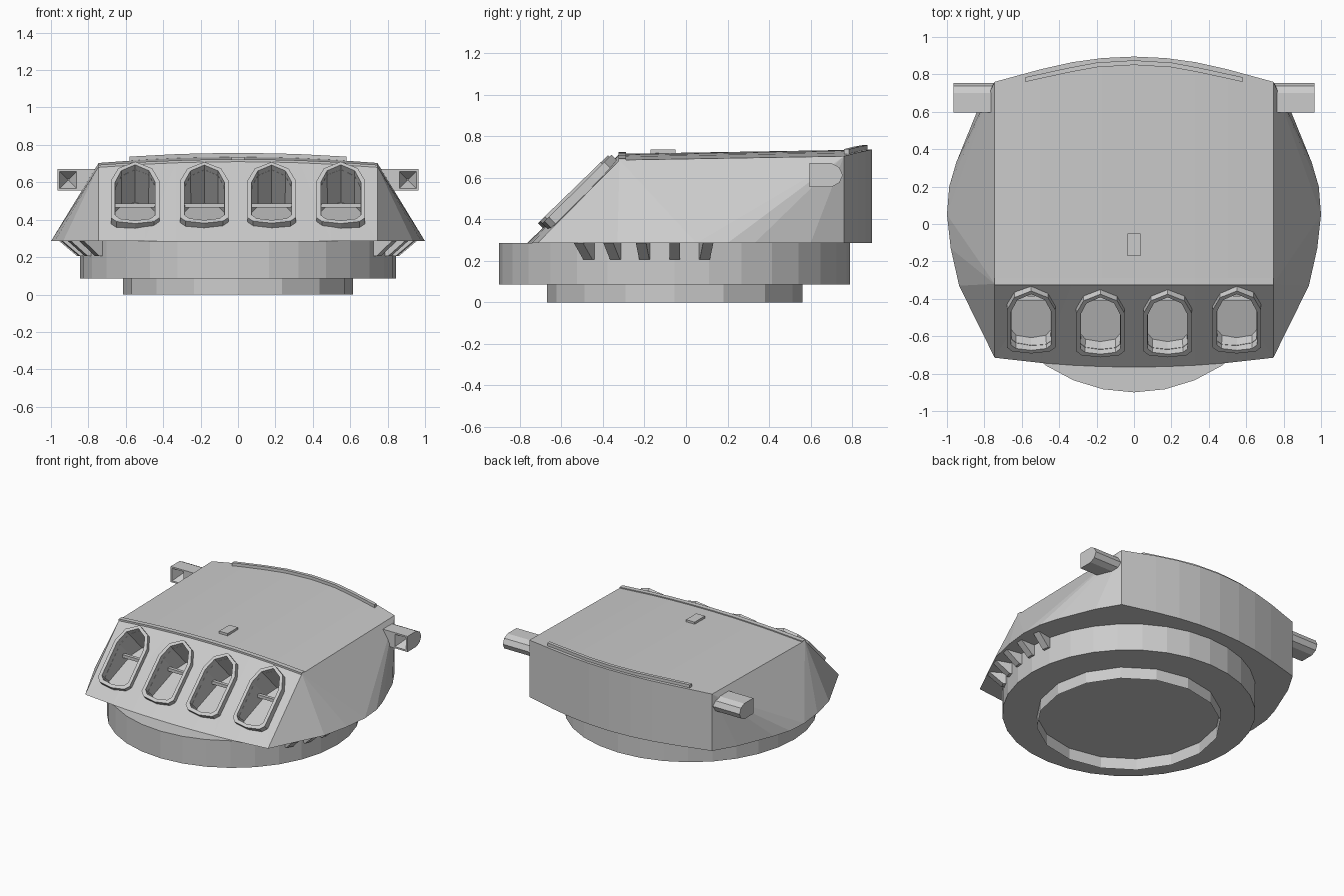
import bpy, bmesh
from math import sin, cos, radians
from mathutils import Vector

if "Cube" in bpy.data.objects:
    bpy.data.objects.remove(bpy.data.objects["Cube"])


def loft(name, rings, caps=True, cyclic=False):
    """Join equal-length closed rings of points into a surface."""
    bm = bmesh.new()
    vs = [[bm.verts.new(p) for p in r] for r in rings]
    n = len(vs[0])
    pairs = list(zip(vs, vs[1:])) + ([(vs[-1], vs[0])] if cyclic else [])
    for a, b in pairs:
        for i in range(n):
            j = (i + 1) % n
            bm.faces.new((a[i], a[j], b[j], b[i]))
    if caps and not cyclic:
        bm.faces.new(vs[0])
        bm.faces.new(vs[-1])
    return finish(name, bm)


def finish(name, bm):
    bmesh.ops.recalc_face_normals(bm, faces=bm.faces[:])
    me = bpy.data.meshes.new(name)
    bm.to_mesh(me)
    bm.free()
    ob = bpy.data.objects.new(name, me)
    bpy.context.collection.objects.link(ob)
    return ob


def cut(ob, cutter):
    m = ob.modifiers.new("cut", 'BOOLEAN')
    m.operation, m.solver, m.object = 'DIFFERENCE', 'EXACT', cutter
    bpy.context.view_layer.objects.active = ob
    bpy.ops.object.modifier_apply(modifier=m.name)
    bpy.data.objects.remove(cutter)


def circle(r, z, n):
    return [(r * sin(radians(360 * i / n)), CY + r * cos(radians(360 * i / n)), z) for i in range(n)]


def roof_z(x, y):
    return 0.715 - 0.03 * (x / 0.745) ** 2 + 0.017 * (y + 0.32)


def front_y(x):
    return -0.765 + 0.05 * (x / 0.745) ** 2


CY = -0.055
FLOOR = 0.285

# Open base tube and the wide ring above it
loft("base_tube", [circle(0.615, 0, 16), circle(0.615, 0.085, 16)], caps=False)
loft("support_ring", [circle(0.845, 0.085, 32), circle(0.845, FLOOR, 32)])

# Armoured house: curved roof strips, sloped front, fanned bulging sides
back_half = [(0, 0.895), (0.17, 0.887), (0.33, 0.865), (0.5, 0.827), (0.745, 0.76)]
back = [(-x, y) for x, y in back_half[:0:-1]] + back_half
side = [(0.935, -0.33), (0.98, -0.13), (1.0, 0.05), (0.988, 0.2), (0.95, 0.33), (0.84, 0.6)]
bm = bmesh.new()
V = bm.verts.new
fb = [V((x, front_y(x), FLOOR)) for x, _ in back]
ft = [V((x, -0.32, roof_z(x, -0.32))) for x, _ in back]
bt = [V((x, y, roof_z(x, y))) for x, y in back]
bb = [V((x, y, FLOOR)) for x, y in back]
for lo, hi in ((fb, ft), (ft, bt), (bt, bb)):
    for i in range(len(back) - 1):
        bm.faces.new((lo[i], lo[i + 1], hi[i + 1], hi[i]))
arcs = {}
for s, e in ((1, -1), (-1, 0)):
    arc = [V((s * x, y, FLOOR)) for x, y in side]
    arcs[s] = arc
    chain = [fb[e]] + arc + [bb[e]]
    k = 3
    for i in range(len(chain) - 1):
        bm.faces.new((chain[i], chain[i + 1], ft[e] if i < k else bt[e]))
    bm.faces.new((chain[k], bt[e], ft[e]))
bm.faces.new(fb + arcs[1] + bb[::-1] + arcs[-1][::-1])
bmesh.ops.triangulate(bm, faces=[f for f in bm.faces if len(f.verts) == 4])
house = finish("armoured_house", bm)

# Gun ports: arched recess, raised frame and cross bar
half = [(0, -0.235), (0.10, -0.22), (0.13, -0.19), (0.13, 0.09), (0.09, 0.185), (0, 0.235)]
arch = half + [(-u, v) for u, v in half[-2:0:-1]]
for px in (-0.55, -0.18, 0.18, 0.55):
    low = Vector((px, front_y(px), FLOOR))
    high = Vector((px, -0.32, roof_z(px, -0.32)))
    up = (high - low).normalized()
    out = Vector((0, -up.z, up.y))
    mid = low + up * ((0.52 - FLOOR) / up.z)

    def ring(su, sv, d, slope=0.0):
        return [mid + Vector((u * su, 0, 0)) + up * (v * sv) + out * (d - slope * (v + 0.2))
                for u, v in arch]

    loft("port_frame", [ring(1, 1, -0.02), ring(1, 1, 0.035),
                        ring(0.82, 0.9, 0.035), ring(0.82, 0.9, -0.02)], cyclic=True)
    cut(house, loft("port_cutter", [ring(0.82, 0.9, 0.06), ring(0.8, 0.88, -0.07, 0.4)]))
    bar = [(-0.41, 0.465), (-0.385, 0.465), (-0.385, 0.487), (-0.41, 0.487)]
    loft("port_bar", [[(px + s * 0.108, y, z) for y, z in bar] for s in (-1, 1)])


# Strips that follow the roof: front lip and rear rail
def strip(name, path, w, bottom, top):
    loft(name, [[(x, y + dy, roof_z(x, y) + dz) for dy, dz in
                 ((0, bottom), (w, bottom), (w, top), (0, top))] for x, y in path])


strip("roof_front_lip", [(x, -0.325) for x, _ in back], 0.035, -0.02, 0.008)
rail = [(0, 0.85), (0.2, 0.838), (0.35, 0.81), (0.58, 0.76)]
strip("roof_rear_rail", [(-x, y) for x, y in rail[:0:-1]] + rail, 0.025, -0.02, 0.022)

# Small roof hatch
strip("roof_hatch", [(-0.035, -0.17), (0.035, -0.17)], 0.12, -0.02, 0.017)

# Sighting arms with a pyramid-shaped window, and brackets under the overhang
arm = [(0.595, 0.555), (0.595, 0.67), (0.70, 0.67), (0.738, 0.65), (0.755, 0.612),
       (0.738, 0.575), (0.70, 0.555)]
for s in (-1, 1):
    ob = loft("sighting_arm", [[(s * x, y, z) for y, z in arm] for x in (0.70, 0.965)])

    def square(r, y):
        return [(s * 0.908 + a * r, y, 0.6125 + b * r)
                for a, b in ((-1, -1), (1, -1), (1, 1), (-1, 1))]

    cut(ob, loft("window_cutter", [square(0.054, 0.58), square(0.004, 0.67)]))
    for deg in (-29, -19.5, -9.75, 0, 9.75):
        a = radians(deg)
        loft("overhang_bracket", [[(s * (r * cos(a) - t * sin(a)), CY + r * sin(a) + t * cos(a), z)
                                   for r, z in ((0.82, 0.205), (0.86, 0.205), (0.955, FLOOR), (0.82, FLOOR))]
                                  for t in (-0.025, 0.025)])
